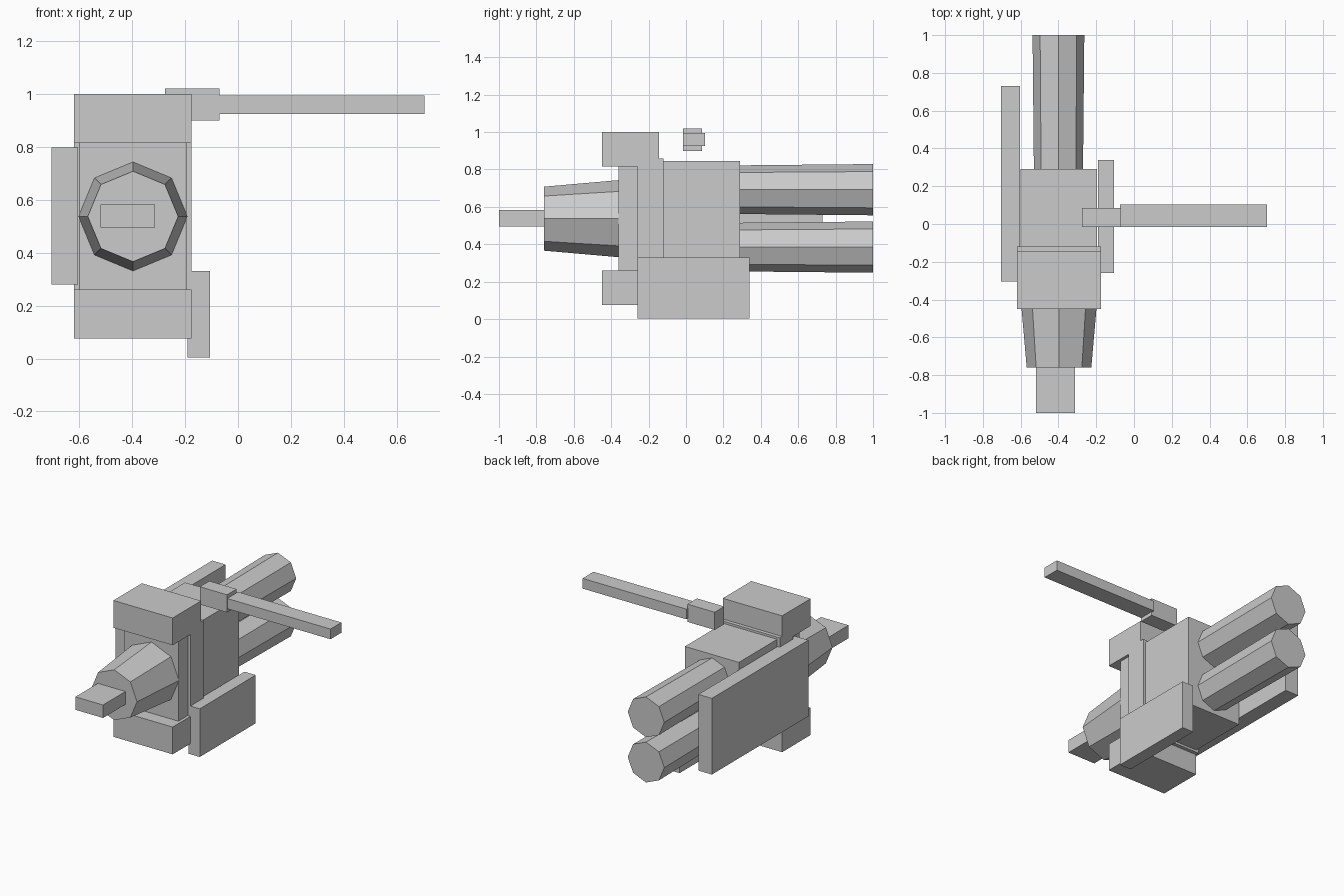
import bpy
import bmesh
from math import cos, sin, pi

cube = bpy.data.objects.get("Cube")
if cube:
    bpy.data.objects.remove(cube, do_unlink=True)

grey = bpy.data.materials.new("plain grey")
grey.use_nodes = True
colour = (0.6, 0.6, 0.6, 1)
grey.diffuse_color = colour
grey.node_tree.nodes["Principled BSDF"].inputs["Base Color"].default_value = colour


def finish(name, bm):
    bmesh.ops.recalc_face_normals(bm, faces=bm.faces)
    mesh = bpy.data.meshes.new(name)
    bm.to_mesh(mesh)
    bm.free()
    mesh.materials.append(grey)
    bpy.context.collection.objects.link(bpy.data.objects.new(name, mesh))


def box(name, xs, ys, zs):
    """Block given by its extent on each axis."""
    bm = bmesh.new()
    bmesh.ops.create_cube(bm, size=1)
    for v in bm.verts:
        v.co = [(a + b) / 2 + c * (b - a) for c, (a, b) in zip(v.co, (xs, ys, zs))]
    finish(name, bm)


def barrel(name, x, z, ys, radii):
    """Tapered eight-sided tube along y, with corners on the axes."""
    bm = bmesh.new()
    rings = [[bm.verts.new((x + r * cos(i * pi / 4), y, z + r * sin(i * pi / 4)))
              for i in range(8)] for y, r in zip(ys, radii)]
    for ring in rings:
        bm.faces.new(ring)
    for i in range(8):
        j = (i + 1) % 8
        bm.faces.new((rings[0][i], rings[0][j], rings[1][j], rings[1][i]))
    finish(name, bm)


# Central housing and the collar around it
box("body", (-0.6, -0.195), (-0.36, 0.29), (0.23, 0.845))
box("collar", (-0.62, -0.175), (-0.26, -0.12), (0.215, 0.86))

# Overhanging blocks above and below the nose
for name, zs in (("upper_block", (0.815, 1.0)), ("lower_block", (0.075, 0.26))):
    box(name, (-0.62, -0.175), (-0.45, -0.145), zs)

# Side plates
box("right_side_plate", (-0.705, -0.604), (-0.305, 0.73), (0.28, 0.797))
box("left_side_plate", (-0.19, -0.105), (-0.26, 0.34), (0.003, 0.33))

# Tapered nose with a flat bar at its tip
barrel("nose", -0.397, 0.537, (-0.36, -0.76), (0.206, 0.171))
box("nose_bar", (-0.52, -0.313), (-1.0, -0.755), (0.495, 0.583))

# Pair of rear tubes
for name, z in (("upper_rear_tube", 0.692), ("lower_rear_tube", 0.385)):
    barrel(name, -0.4, z, (0.285, 1.0), (0.13, 0.137))

# Side arm and its mount
box("arm_mount", (-0.275, -0.07), (-0.017, 0.085), (0.9, 1.02))
box("arm", (-0.075, 0.705), (-0.015, 0.102), (0.925, 0.994))
